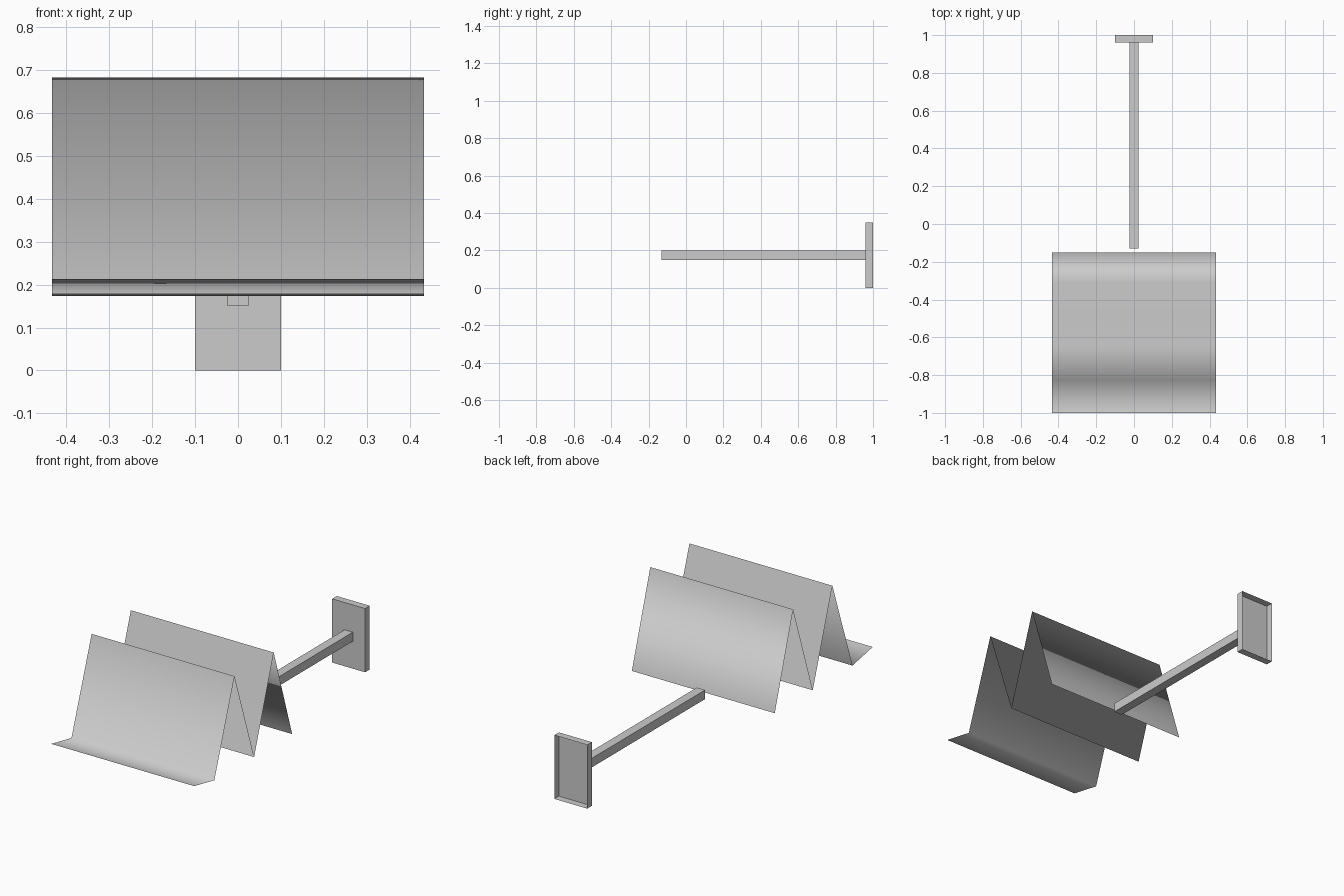
import bpy
import bmesh

cube = bpy.data.objects.get("Cube")
if cube:
    bpy.data.objects.remove(cube, do_unlink=True)

grey = bpy.data.materials.new("light_grey")
grey.use_nodes = True
grey.diffuse_color = (0.6, 0.6, 0.6, 1)
grey.node_tree.nodes["Principled BSDF"].inputs["Base Color"].default_value = grey.diffuse_color


def add_object(name, bm, smooth=False):
    mesh = bpy.data.meshes.new(name)
    for face in bm.faces:
        face.smooth = smooth
    bm.to_mesh(mesh)
    bm.free()
    mesh.materials.append(grey)
    obj = bpy.data.objects.new(name, mesh)
    bpy.context.collection.objects.link(obj)
    return obj


def add_box(name, low, high, open_back=False):
    bm = bmesh.new()
    bmesh.ops.create_cube(bm, size=1)
    for v in bm.verts:
        v.co = [(a + b) / 2 + c * (b - a) for a, b, c in zip(low, high, v.co)]
    if open_back:
        back = [f for f in bm.faces if f.normal.y > 0.9]
        bmesh.ops.delete(bm, geom=back, context='FACES')
    return add_object(name, bm)


# Wall plate: thin shell, open toward the wall
add_box("wall_plate", (-0.1, 0.96, 0), (0.1, 1, 0.35), open_back=True)

# Square support arm
add_box("support_arm", (-0.025, -0.13, 0.15), (0.025, 0.96, 0.2))

# Folded sheet: zigzag profile (y, z) with a front lip, swept across the width
profile = [(-1, 0.213), (-0.825, 0.178), (-0.65, 0.683),
           (-0.48, 0.174), (-0.31, 0.683), (-0.15, 0.174)]
half_width = 0.434
bm = bmesh.new()
rows = [[bm.verts.new((x, y, z)) for x in (-half_width, half_width)]
        for y, z in profile]
for (a, b), (c, d) in zip(rows, rows[1:]):
    bm.faces.new((a, b, d, c))
add_object("folded_sheet", bm, smooth=True)
